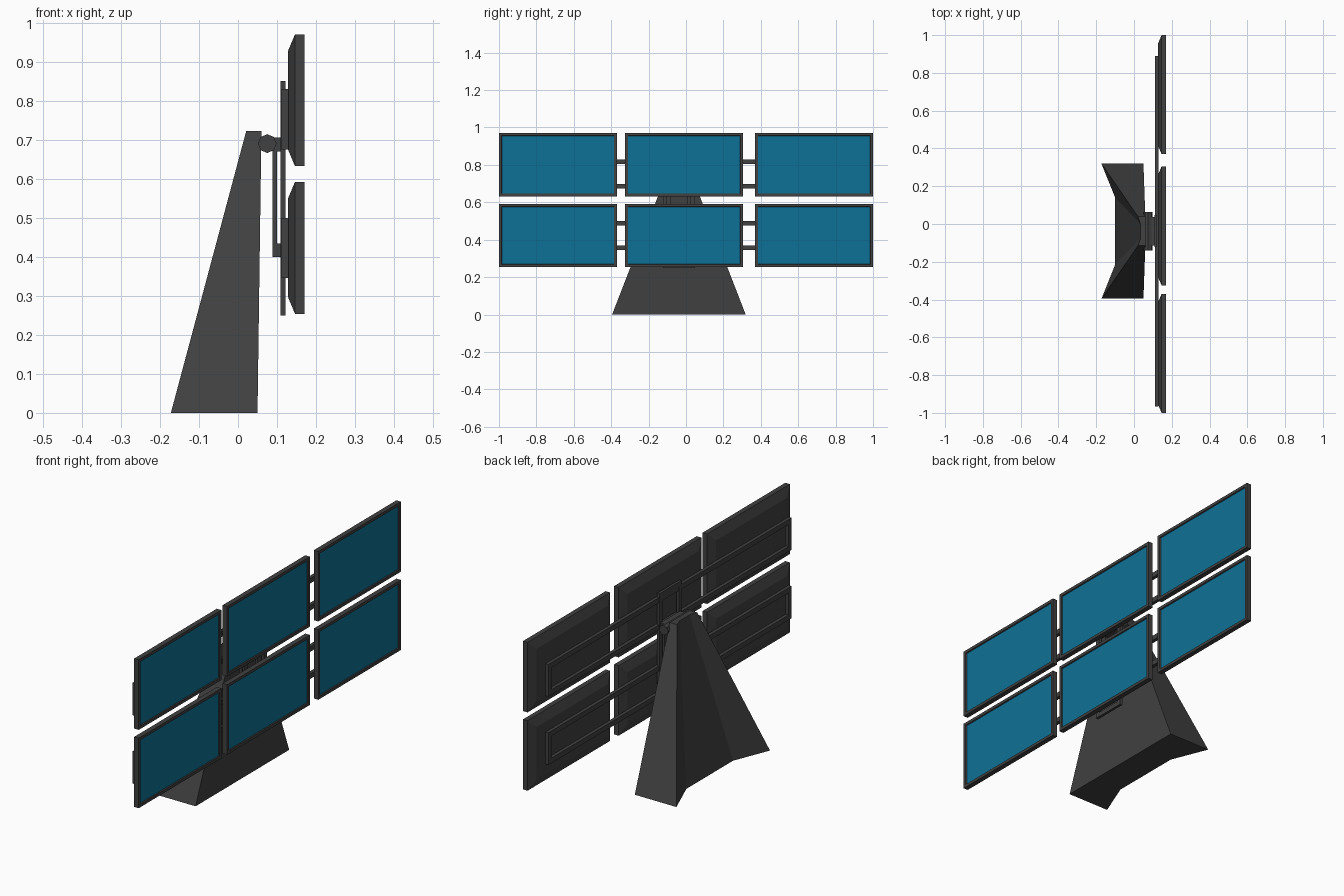
import bpy, bmesh, math
from mathutils import Matrix, Vector

if "Cube" in bpy.data.objects:
    bpy.data.objects.remove(bpy.data.objects["Cube"])


def material(name, rgb):
    m = bpy.data.materials.new(name)
    m.diffuse_color = (*rgb, 1)
    m.use_nodes = True
    m.node_tree.nodes["Principled BSDF"].inputs["Base Color"].default_value = m.diffuse_color
    return m


DARK = material("charcoal", (0.052, 0.052, 0.052))
BLUE = material("screen blue", (0.004, 0.165, 0.305))
CY = -0.038  # centre line of the stand


def finish(name, bm, mats=(DARK,)):
    bmesh.ops.recalc_face_normals(bm, faces=bm.faces[:])
    me = bpy.data.meshes.new(name)
    bm.to_mesh(me)
    bm.free()
    for m in mats:
        me.materials.append(m)
    ob = bpy.data.objects.new(name, me)
    bpy.context.collection.objects.link(ob)
    return ob


def add_box(bm, x, y, z):
    size = [b - a for a, b in (x, y, z)]
    mid = Vector([(a + b) / 2 for a, b in (x, y, z)])
    mat = Matrix.Translation(mid) @ Matrix.Diagonal((*size, 1))
    bmesh.ops.create_cube(bm, size=1, matrix=mat)


def box(name, x, y, z):
    bm = bmesh.new()
    add_box(bm, x, y, z)
    return finish(name, bm)


def loft(bm, rings):
    """Join closed rings of points and cap both ends."""
    vs = [[bm.verts.new(p) for p in r] for r in rings]
    n = len(vs[0])
    for a, b in zip(vs, vs[1:]):
        for i in range(n):
            j = (i + 1) % n
            bm.faces.new((a[i], a[j], b[j], b[i]))
    bm.faces.new(vs[0][::-1])
    return bm.faces.new(vs[-1])


def frame(name, x, y, z, w):
    """Rectangular picture-frame loop in the y-z plane."""
    def rect(px, d):
        return [(px, y[0] + d, z[0] + d), (px, y[1] - d, z[0] + d),
                (px, y[1] - d, z[1] - d), (px, y[0] + d, z[1] - d)]
    bm = bmesh.new()
    rings = [[bm.verts.new(p) for p in rect(px, d)]
             for px, d in ((x[0], 0), (x[1], 0), (x[1], w), (x[0], w))]
    for k in range(4):
        a, b = rings[k], rings[(k + 1) % 4]
        for i in range(4):
            j = (i + 1) % 4
            bm.faces.new((a[i], a[j], b[j], b[i]))
    return finish(name, bm)


def monitor(name, y, z):
    """Tapered back, square rim, recessed blue panel."""
    bm = bmesh.new()
    rings = []
    for x, d in ((0.128, 0.043), (0.146, 0), (0.17, 0), (0.17, 0.014), (0.165, 0.016)):
        rings.append([(x, y[0] + d, z[0] + d), (x, y[1] - d, z[0] + d),
                      (x, y[1] - d, z[1] - d), (x, y[0] + d, z[1] - d)])
    loft(bm, rings).material_index = 1
    return finish(name, bm, (DARK, BLUE))


# six monitors in a 3 x 2 grid
for row, z in (("upper", (0.632, 0.97)), ("lower", (0.254, 0.592))):
    for col, y in (("left", (-1.0, -0.37)), ("middle", (-0.325, 0.305)), ("right", (0.37, 1.0))):
        monitor(f"{row}_{col}_monitor", y, z)

# horizontal rail loops behind each row
for row, z in (("upper", (0.675, 0.83)), ("lower", (0.345, 0.50))):
    frame(f"{row}_rail", (0.112, 0.129), (-0.966, 0.89), z, 0.024)

# vertical loop joining the rows, and the smaller bracket loop behind it
frame("upright_frame", (0.109, 0.122), (CY - 0.085, CY + 0.085), (0.25, 0.85), 0.022)
frame("bracket_frame", (0.088, 0.1), (CY - 0.075, CY + 0.075), (0.40, 0.706), 0.03)
for name, z in (("top_spacer", (0.67, 0.706)), ("bottom_spacer", (0.40, 0.434))):
    box(name, (0.088, 0.112), (CY - 0.075, CY + 0.075), z)

# pivot barrel at the top of the stand
bm = bmesh.new()
bmesh.ops.create_cone(bm, cap_ends=True, segments=8, radius1=0.024, radius2=0.024, depth=0.204,
                      matrix=Matrix.Translation((0.075, CY, 0.69)) @ Matrix.Rotation(math.pi / 2, 4, 'X'))
finish("pivot_barrel", bm)

# tapering stand with a notched back
bottom = [(0.05, 0.357), (-0.172, 0.357), (-0.1, 0.178)]
top = [(0.06, 0.077), (0.021, 0.077), (0.034, 0.038)]
bm = bmesh.new()
loft(bm, [[(x, CY + h, z) for x, h in half] + [(x, CY - h, z) for x, h in half[::-1]]
          for half, z in ((bottom, 0.0), (top, 0.722))])
finish("stand", bm)
